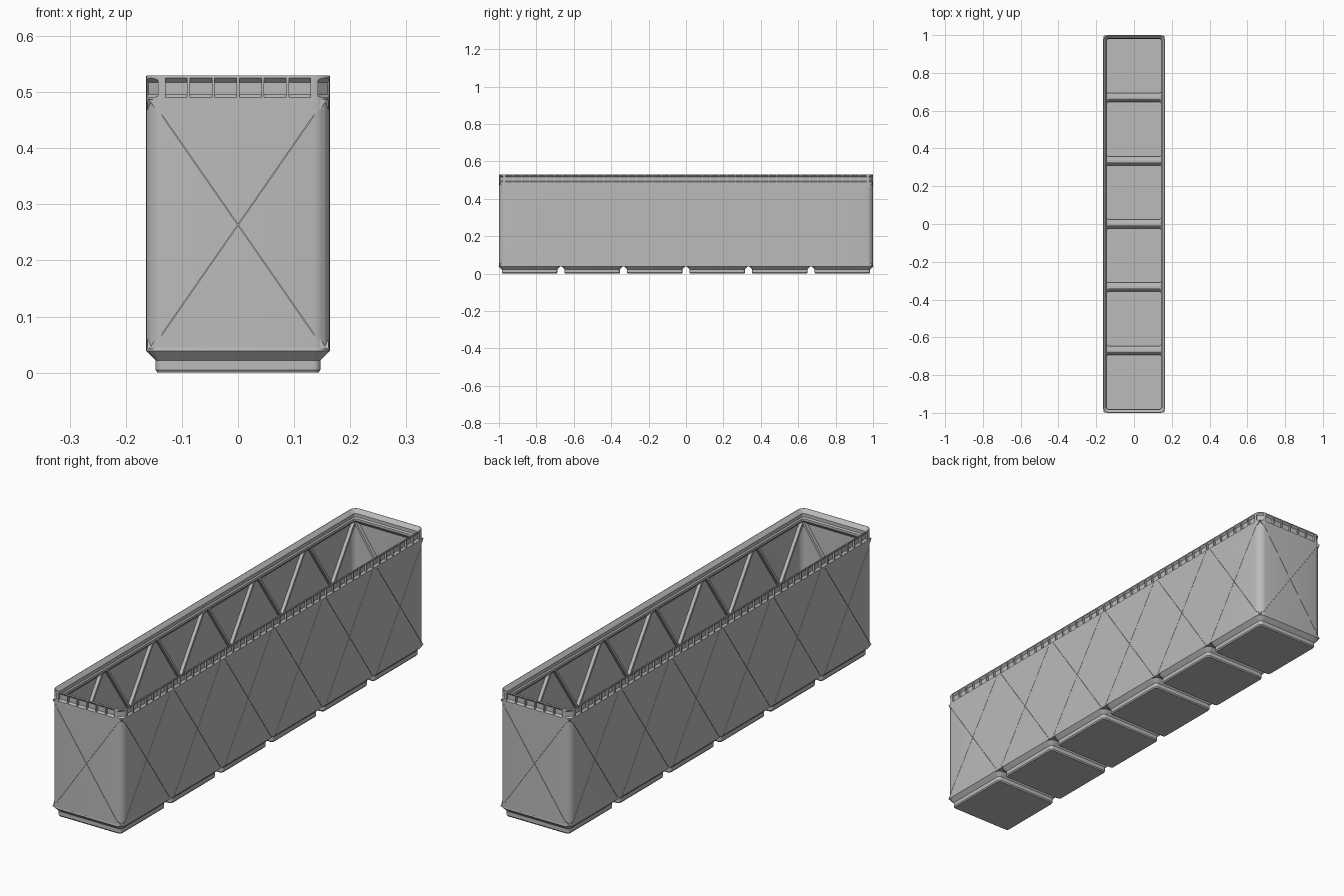
import bpy, bmesh, math
from mathutils import Vector

if "Cube" in bpy.data.objects:
    bpy.data.objects.remove(bpy.data.objects["Cube"])

HX, HY, PITCH, TOP = 0.164, 1.0, 0.3345, 0.53
WALL, R = 0.005, 0.03
Z0, Z1 = 0.039, 0.49          # wall foot and lip foot

grey = bpy.data.materials.new("grey plastic")
grey.diffuse_color = (0.5, 0.5, 0.5, 1)
grey.use_nodes = True
grey.node_tree.nodes["Principled BSDF"].inputs["Base Color"].default_value = grey.diffuse_color


def finish(name, bm, smooth=True):
    bmesh.ops.recalc_face_normals(bm, faces=bm.faces)
    me = bpy.data.meshes.new(name)
    bm.to_mesh(me)
    bm.free()
    me.materials.append(grey)
    ob = bpy.data.objects.new(name, me)
    bpy.context.collection.objects.link(ob)
    if smooth:
        smooth_sharp(ob)
    return ob


def select(ob):
    bpy.ops.object.select_all(action='DESELECT')
    ob.select_set(True)
    bpy.context.view_layer.objects.active = ob


def smooth_sharp(ob):
    select(ob)
    bpy.ops.object.shade_smooth_by_angle(angle=math.radians(25))


def ring(bm, hx, hy, inset, z, cy=0, seg=6):
    """Rounded rectangle of vertices, shrunk by inset."""
    r = max(R - inset, 0.006)
    verts = []
    for q, (sx, sy) in enumerate(((1, 1), (-1, 1), (-1, -1), (1, -1))):
        for i in range(seg + 1):
            a = math.pi / 2 * (q + i / seg)
            verts.append(bm.verts.new((sx * (hx - inset - r) + r * math.cos(a),
                                       cy + sy * (hy - inset - r) + r * math.sin(a), z)))
    return verts


def bridge(bm, a, b):
    n = len(a)
    for i in range(n):
        bm.faces.new((a[i], a[(i + 1) % n], b[(i + 1) % n], b[i]))


def prism(bm, a, b):
    """Closed prism between two matching point lists."""
    va, vb = [bm.verts.new(p) for p in a], [bm.verts.new(p) for p in b]
    bridge(bm, va, vb)
    bm.faces.new(va)
    bm.faces.new(vb[::-1])


# Four sides: outward normal, tangent, distance, cell centres, half brace, window count
cells = [(i - 2.5) * PITCH for i in range(6)]
X, Y = Vector((1, 0, 0)), Vector((0, 1, 0))
sides = [(X, Y, HX, cells, 44), (-X, Y, HX, cells, 44),
         (Y, X, HY, [0], 6), (-Y, X, HY, [0], 6)]


def at(side, u, d, z):
    return side[0] * (side[2] + d) + side[1] * u + Vector((0, 0, z))


def brace(bm, side, c, s, half, d0, d1, zlo, zhi):
    """Diagonal bar on a wall, spanning depths d0..d1."""
    ends = []
    for u, z in ((c - s * 0.153, zlo), (c + s * 0.153, zhi)):
        ends.append([at(side, u + w, d, z) for w, d in
                     ((-half, d0), (half, d0), (half, d1), (-half, d1))])
    prism(bm, *ends)


# Walls with stacking lip
bm = bmesh.new()
profile = [(0, Z0), (0, TOP - 0.002), (0.001, TOP), (0.0025, TOP), (0.017, 0.515), (0.017, 0.501),
           (0.0215, 0.4955), (0.0215, 0.486), (WALL, 0.469), (WALL, Z0)]
rings = [ring(bm, HX, HY, i, z) for i, z in profile]
for k in range(len(rings)):
    bridge(bm, rings[k], rings[(k + 1) % len(rings)])
walls = finish("walls_and_lip", bm, False)

# Cutter: lip windows and hairline diagonal slits
bm = bmesh.new()
win = [(0.004, Z1), (0, Z1), (-0.008, 0.496), (-0.008, 0.517), (0, 0.525), (0.004, 0.525)]
for side in sides:
    for k in range(side[4]):
        u = (k - (side[4] - 1) / 2) * 0.044
        prism(bm, [at(side, u - 0.0195, d, z) for d, z in win],
              [at(side, u + 0.0195, d, z) for d, z in win])
    for c in side[3]:
        for s in (1, -1):
            brace(bm, side, c, s, 0.0007, -0.009, 0.004, Z0 + 0.004, Z1 - 0.006)
for sx in (1, -1):
    for sy in (1, -1):
        n = Vector((sx, sy, 0)).normalized()
        t = Vector((-n.y, n.x, 0))
        p = Vector((sx * (HX - R), sy * (HY - R), 0))
        prism(bm, *[[p + n * (R + d) + t * w + Vector((0, 0, z)) for d, z in win]
                    for w in (-0.014, 0.014)])
cutter = finish("cutter", bm, False)
cutter.hide_render = True
mod = walls.modifiers.new("cut", 'BOOLEAN')
mod.operation, mod.solver, mod.use_self, mod.object = 'DIFFERENCE', 'EXACT', True, cutter
select(walls)
bpy.ops.object.modifier_apply(modifier="cut")
bpy.data.objects.remove(cutter)
smooth_sharp(walls)

# Crossed stiffening ribs inside the walls
bm = bmesh.new()
for side in sides:
    for c in side[3]:
        for s in (1, -1):
            brace(bm, side, c, s, 0.006, -0.019, -0.003, Z0 + 0.003, 0.487)
finish("inner_ribs", bm, False)

# Hollow feet, one per cell
for cy in cells:
    bm = bmesh.new()
    foot = [(0.0205, 0), (0.017, 0.005), (0.017, 0.022), (0, Z0), (0.001, Z0 + 0.006),
            (0.006, Z0 + 0.004), (0.0215, 0.024), (0.0215, 0.006)]
    rings = [ring(bm, HX, 0.165, i, z, cy) for i, z in foot]
    for a, b in zip(rings, rings[1:]):
        bridge(bm, a, b)
    bm.faces.new(rings[0])
    bm.faces.new(rings[-1])
    finish("foot", bm)

# Webs closing the gaps between feet
bm = bmesh.new()
for k in range(-2, 3):
    y = k * PITCH
    outline = [(-0.163, -0.03), (-0.15, -0.011), (-0.134, -0.005), (0.134, -0.005),
               (0.15, -0.011), (0.163, -0.03)]
    outline += [(x, -w) for x, w in outline[::-1]]
    prism(bm, *[[(x, y + w, z) for x, w in outline] for z in (Z0 - 0.001, Z0 + 0.006)])
finish("floor_webs", bm, False)
